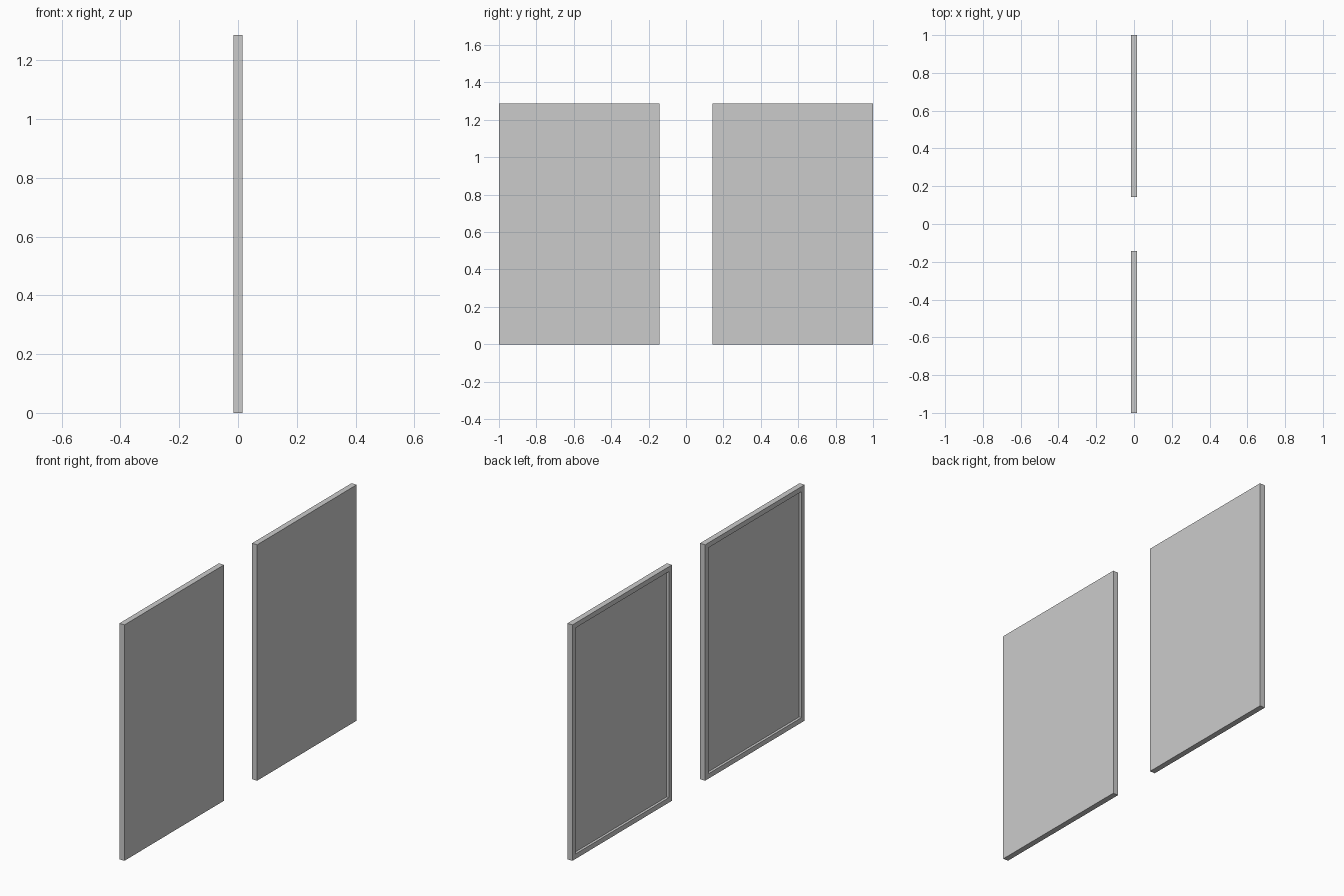
import bpy
import bmesh
from mathutils import Matrix, Vector

if "Cube" in bpy.data.objects:
    bpy.data.objects.remove(bpy.data.objects["Cube"])

WIDTH, HEIGHT, THICK = 0.857, 1.286, 0.031
CENTER_Y = 1 - WIDTH / 2
RIM, DEPTH = 0.027, 0.014


def wall_panel(name, y):
    """Flat panel with a shallow framed recess in its -x face."""
    bm = bmesh.new()
    bmesh.ops.create_cube(bm, size=1, matrix=Matrix.Diagonal((THICK, WIDTH, HEIGHT, 1)))
    bm.normal_update()
    # recessed back: inset the rim, then sink the middle with straight walls
    back = min(bm.faces, key=lambda f: f.calc_center_median().x)
    bmesh.ops.inset_region(bm, faces=[back], thickness=RIM, use_even_offset=True)
    floor = bmesh.ops.extrude_discrete_faces(bm, faces=[back])["faces"][0]
    bmesh.ops.translate(bm, verts=floor.verts, vec=Vector((DEPTH, 0, 0)))
    bmesh.ops.recalc_face_normals(bm, faces=bm.faces)
    mesh = bpy.data.meshes.new(name)
    bm.to_mesh(mesh)
    bm.free()
    obj = bpy.data.objects.new(name, mesh)
    obj.location = (0, y, HEIGHT / 2)
    bpy.context.collection.objects.link(obj)


# pair of matching panels
for name, side in (("near_panel", -1), ("far_panel", 1)):
    wall_panel(name, side * CENTER_Y)
